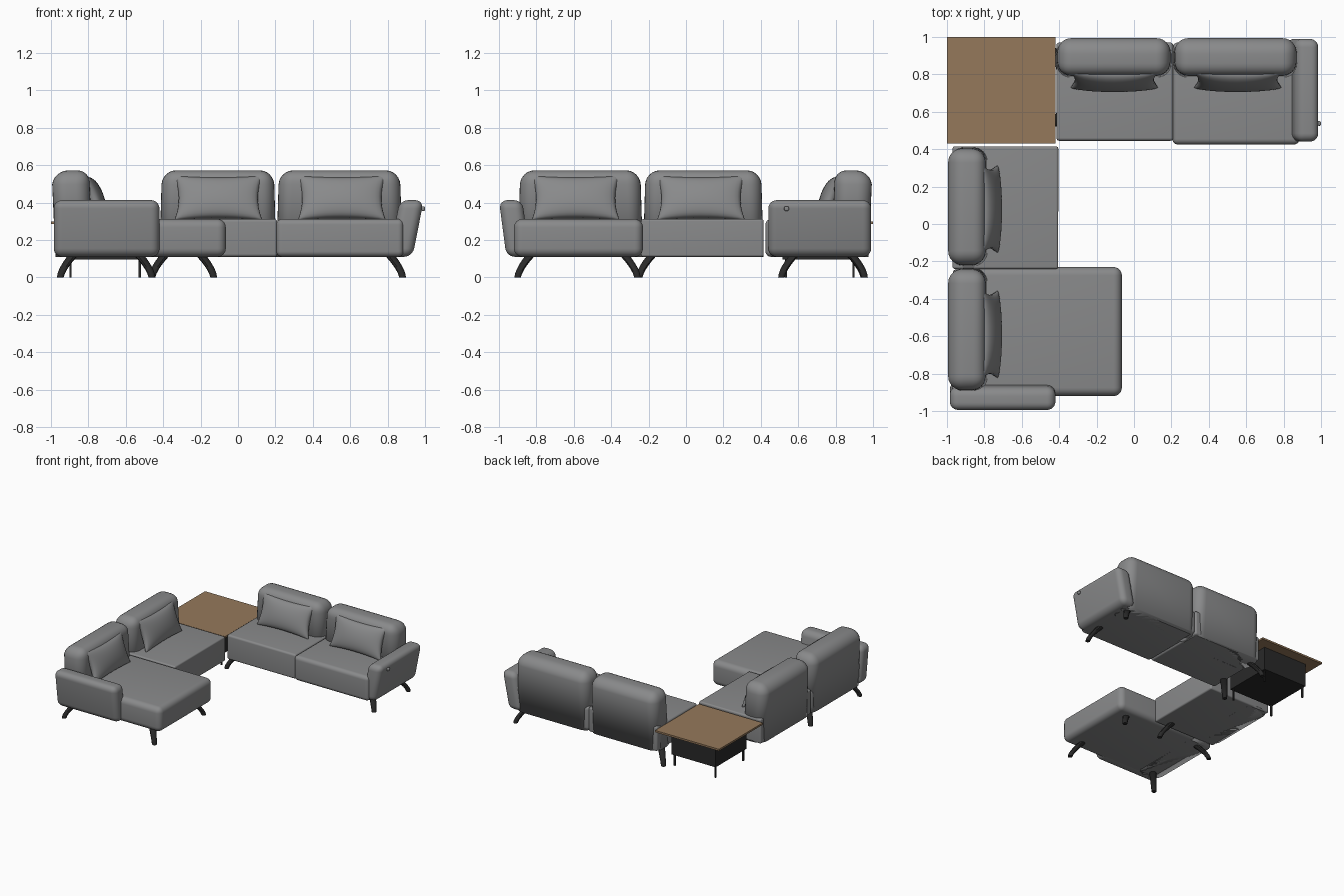
import bpy, bmesh, math
from mathutils import Matrix, Vector

cube = bpy.data.objects.get("Cube")
if cube:
    bpy.data.objects.remove(cube, do_unlink=True)


def material(name, rgb):
    m = bpy.data.materials.new(name)
    m.use_nodes = True
    m.diffuse_color = (*rgb, 1)
    bsdf = next(n for n in m.node_tree.nodes if n.type == 'BSDF_PRINCIPLED')
    bsdf.inputs["Base Color"].default_value = (*rgb, 1)
    bsdf.inputs["Roughness"].default_value = 0.8
    return m


GREY = material("grey fabric", (0.25, 0.253, 0.257))
WOOD = material("oak wood", (0.30, 0.19, 0.104))
BLACK = material("black metal", (0.022, 0.022, 0.022))

# The side sofa is built like the rear one, then turned to face +x
REAR = Matrix.Identity(4)
SIDE = Matrix.Rotation(math.pi / 2, 4, 'Z')


def finish(bm, name, mat, turn=REAR, smooth=True):
    bmesh.ops.recalc_face_normals(bm, faces=bm.faces)
    bm.transform(turn)
    me = bpy.data.meshes.new(name)
    bm.to_mesh(me)
    bm.free()
    me.materials.append(mat)
    for p in me.polygons:
        p.use_smooth = smooth
    ob = bpy.data.objects.new(name, me)
    bpy.context.scene.collection.objects.link(ob)
    return ob


def box(name, x, y, z, mat=GREY, radius=0.0, turn=REAR, warp=None, flat_base=False):
    """Box between x, y, z ranges with rounded edges and an optional warp."""
    bm = bmesh.new()
    bmesh.ops.create_cube(bm, size=1)
    for v in bm.verts:
        v.co = Vector([(r[0] + r[1]) / 2 + c * (r[1] - r[0]) for r, c in zip((x, y, z), v.co)])
    if radius:
        edges = [e for e in bm.edges
                 if not (flat_base and all(v.co.z < z[0] + 0.001 for v in e.verts))]
        bmesh.ops.bevel(bm, geom=edges, offset=radius, segments=6, profile=0.5, affect='EDGES')
    if warp:
        for v in bm.verts:
            warp(v.co, (v.co.z - z[0]) / (z[1] - z[0]))
    return finish(bm, name, mat, turn, radius > 0)


def backrest(name, x0, x1, turn):
    mid = (x0 + x1) / 2

    def warp(co, t):
        co.x = mid + (co.x - mid) * (1 - 0.05 * t * t)
        co.y += 0.02 * (1 - (2 * t - 1.1) ** 2) - 0.02
    box(name, (x0, x1), (0.80, 1.0), (0.11, 0.572), radius=0.075,
        turn=turn, warp=warp, flat_base=True)


def armrest(name, x0, x1, y0, y1, lean, turn):
    def warp(co, t):
        co.x -= lean * (1 - t)
    box(name, (x0, x1), (y0, y1), (0.11, 0.413), radius=0.045, turn=turn, warp=warp)


def pillow(name, x, turn, n=16):
    """Pinched cushion leaning against a backrest."""
    bm = bmesh.new()
    for side in (-1, 1):
        rows = []
        for i in range(n + 1):
            u = math.sin(math.pi * (i / n - 0.5))
            row = []
            for j in range(n + 1):
                v = math.sin(math.pi * (j / n - 0.5))
                puff = ((1 - u * u) * (1 - v * v)) ** 0.4
                row.append(bm.verts.new((0.235 * u * (1 - 0.1 * (1 - v * v)),
                                         side * 0.055 * puff,
                                         0.125 * v * (1 - 0.1 * (1 - u * u)))))
            rows.append(row)
        for a, b in zip(rows, rows[1:]):
            for k in range(n):
                bm.faces.new((a[k], a[k + 1], b[k + 1], b[k]))
    bmesh.ops.remove_doubles(bm, verts=bm.verts, dist=0.0002)
    bm.transform(Matrix.Translation((x, 0.772, 0.425)) @ Matrix.Rotation(math.radians(-20), 4, 'X'))
    finish(bm, name, GREY, turn)


def leg(name, x, y, dx, dy, rings=7, sides=10):
    """Curved tapering leg; dx, dy point from the foot to the seat centre."""
    bm = bmesh.new()
    loops = []
    for i in range(rings):
        t = i / (rings - 1)
        shift, r = 0.075 * t ** 1.5, 0.018 + 0.010 * t
        loops.append([bm.verts.new((x + dx * shift + r * math.cos(a),
                                    y + dy * shift + r * math.sin(a), 0.125 * t))
                      for a in (2 * math.pi * k / sides for k in range(sides))])
    for a, b in zip(loops, loops[1:]):
        for k in range(sides):
            m = (k + 1) % sides
            bm.faces.new((a[k], a[m], b[m], b[k]))
    bm.faces.new(loops[0])
    bm.faces.new(loops[-1])
    ob = finish(bm, name, BLACK)
    bpy.context.view_layer.objects.active = ob
    ob.select_set(True)
    bpy.ops.object.shade_smooth_by_angle(angle=math.radians(40))
    ob.select_set(False)


# Rear sofa
SEAT_Z = (0.11, 0.312)
box("rear_left_seat", (0.205, 0.885), (0.425, 0.97), SEAT_Z, radius=0.03)
box("rear_right_seat", (-0.415, 0.21), (0.445, 0.97), SEAT_Z, radius=0.016)
backrest("rear_left_backrest", 0.205, 0.88, REAR)
backrest("rear_right_backrest", -0.42, 0.205, REAR)
armrest("rear_armrest", 0.865, 0.993, 0.44, 0.99, 0.06, REAR)
pillow("rear_left_pillow", 0.555, REAR)
pillow("rear_right_pillow", -0.105, REAR)

# Side sofa with chaise
box("chaise_seat", (-0.92, -0.23), (0.065, 0.97), SEAT_Z, radius=0.045, turn=SIDE)
box("side_seat", (-0.24, 0.415), (0.405, 0.97), SEAT_Z, radius=0.012, turn=SIDE)
backrest("chaise_backrest", -0.90, -0.23, SIDE)
backrest("side_backrest", -0.23, 0.415, SIDE)
armrest("chaise_armrest", -1.0, -0.875, 0.42, 0.985, -0.04, SIDE)
pillow("chaise_pillow", -0.59, SIDE)
pillow("side_pillow", 0.08, SIDE)

# Button on the outer face of the rear armrest
box("armrest_button", (0.98, 1.0), (0.525, 0.55), (0.355, 0.38), radius=0.008)

# Sofa legs: foot position and inward direction
for i, spec in enumerate([
        (0.88, 0.51, -1, 1), (0.88, 0.955, -1, -1), (-0.46, 0.51, 1, 1), (-0.46, 0.95, 1, -1),
        (-0.13, -0.90, -1, 1), (-0.13, -0.26, -1, -1), (-0.95, -0.90, 1, 1),
        (-0.95, -0.26, 1, -1), (-0.46, -0.25, -1, 1)]):
    leg(f"sofa_leg_{i + 1}", *spec)

# Corner table
box("table_top", (-1.0, -0.42), (0.43, 1.0), (0.285, 0.30), WOOD)
box("table_body", (-0.91, -0.51), (0.515, 0.915), (0.095, 0.286), BLACK)
for i, (lx, ly) in enumerate([(sx, sy) for sx in (-0.895, -0.525) for sy in (0.535, 0.895)]):
    box(f"table_leg_{i + 1}", (lx - 0.006, lx + 0.006), (ly - 0.006, ly + 0.006), (0, 0.1), BLACK)
